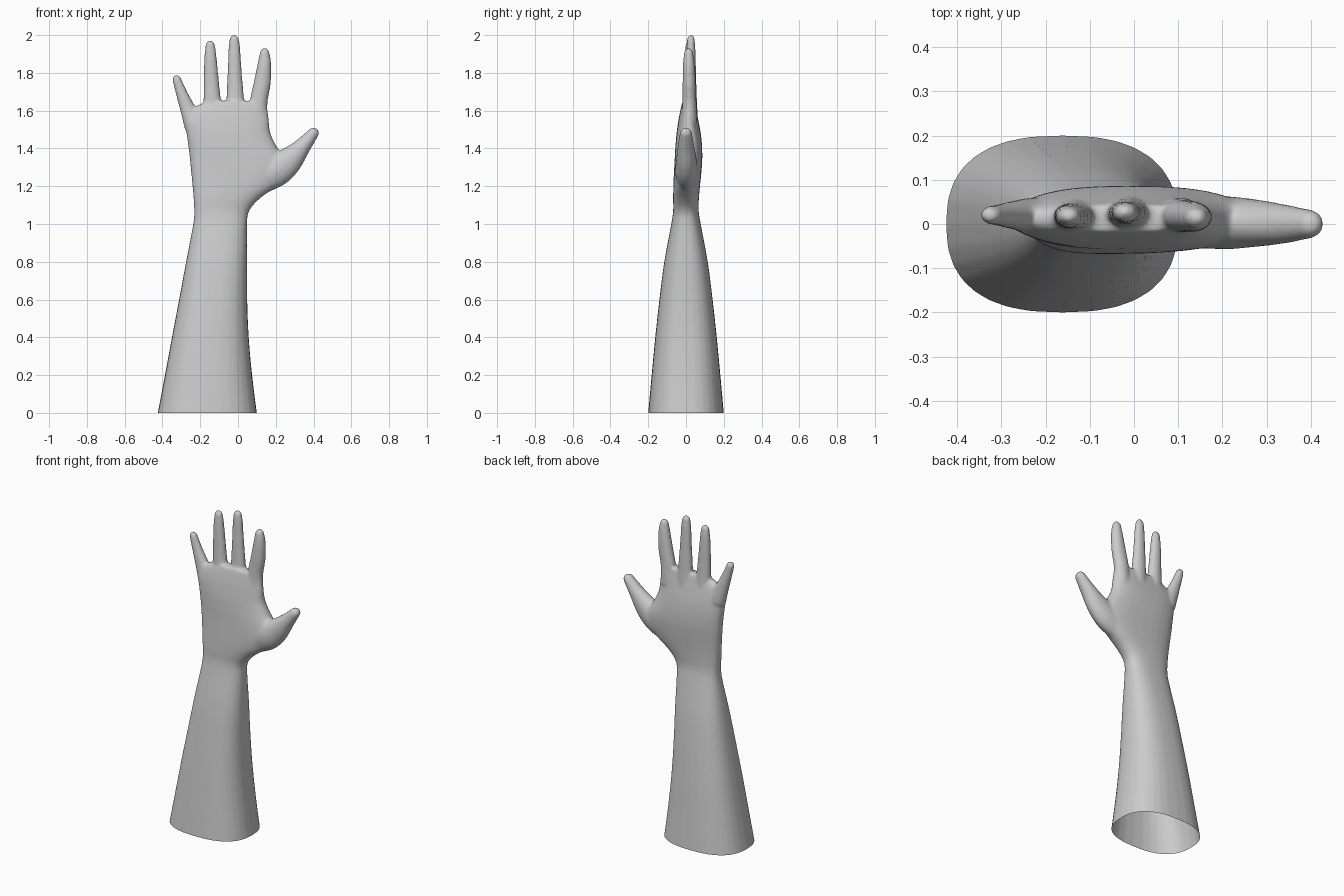
import bpy, bmesh, math
from mathutils import Vector

bm = bmesh.new()
SIDES = 32


def spline(rows, steps=6):
    """Catmull-Rom interpolation through rows of numbers."""
    out = []
    for i in range(len(rows) - 1):
        a, b = rows[max(i - 1, 0)], rows[i]
        c, d = rows[i + 1], rows[min(i + 2, len(rows) - 1)]
        for s in range(steps):
            t = s / steps
            out.append([0.5 * (2 * q + (r - p) * t + (2 * p - 5 * q + 4 * r - u) * t * t
                               + (3 * q - p - 3 * r + u) * t ** 3)
                        for p, q, r, u in zip(a, b, c, d)])
    return out + [list(rows[-1])]


def loft(rings):
    """Closed skin over (centre, side axis, half width, half depth, exponent)."""
    loops = []
    for c, side, rw, rd, n in rings:
        loop = []
        for k in range(SIDES):
            a = 2 * math.pi * k / SIDES
            ca, sa = math.cos(a), math.sin(a)
            u = math.copysign(abs(ca) ** (2 / n), ca) * rw
            v = math.copysign(abs(sa) ** (2 / n), sa) * rd
            loop.append(bm.verts.new(c + side * u + Vector((0, v, 0))))
        loops.append(loop)
    for l0, l1 in zip(loops, loops[1:]):
        for k in range(SIDES):
            j = (k + 1) % SIDES
            bm.faces.new((l0[k], l0[j], l1[j], l1[k]))
    bm.faces.new(loops[0][::-1])
    bm.faces.new(loops[-1])


def digit(points):
    """Finger through (x, y, z, half width, half depth) with a rounded tip."""
    rows = spline(points)
    rings = []
    for i, (x, y, z, rw, rd) in enumerate(rows):
        p, q = rows[max(i - 1, 0)], rows[min(i + 1, len(rows) - 1)]
        t = Vector((q[0] - p[0], 0, q[2] - p[2])).normalized()
        rings.append((Vector((x, y, z)), Vector((t.z, 0, -t.x)), rw, rd, 2))
    c, side, rw, rd, n = rings[-1]
    for k in range(1, 6):
        a = math.radians(16 * k)
        rings.append((c + t * rw * 1.2 * math.sin(a), side,
                      rw * math.cos(a), rd * math.cos(a), n))
    loft(rings)


# forearm and palm: z, left, right, front, back
body = [
    (-0.10, -0.445, 0.115, -0.208, 0.208),
    (0.00, -0.425, 0.100, -0.200, 0.200),
    (0.20, -0.387, 0.075, -0.182, 0.182),
    (0.40, -0.350, 0.057, -0.163, 0.163),
    (0.60, -0.312, 0.049, -0.141, 0.141),
    (0.80, -0.275, 0.048, -0.115, 0.115),
    (1.00, -0.237, 0.048, -0.078, 0.078),
    (1.07, -0.232, 0.060, -0.068, 0.067),
    (1.13, -0.235, 0.110, -0.068, 0.068),
    (1.20, -0.241, 0.200, -0.067, 0.074),
    (1.27, -0.248, 0.255, -0.064, 0.081),
    (1.34, -0.255, 0.250, -0.060, 0.086),
    (1.41, -0.263, 0.205, -0.056, 0.085),
    (1.48, -0.273, 0.172, -0.050, 0.078),
    (1.55, -0.282, 0.163, -0.040, 0.065),
    (1.61, -0.245, 0.155, -0.028, 0.052),
    (1.65, -0.165, 0.130, -0.018, 0.044),
]
loft([(Vector(((l + r) / 2, (f + b) / 2, z)), Vector((1, 0, 0)),
       (r - l) / 2, (b - f) / 2, 2.5) for z, l, r, f, b in spline(body)])

# thumb, index, middle, ring and little finger
digit([(0.10, 0.005, 1.23, 0.08, 0.055), (0.20, 0.003, 1.285, 0.088, 0.06),
       (0.27, 0.002, 1.335, 0.073, 0.054), (0.34, 0.0, 1.41, 0.046, 0.044),
       (0.395, 0.0, 1.476, 0.031, 0.033)])
digit([(0.105, 0.018, 1.54, 0.052, 0.042), (0.11, 0.018, 1.65, 0.047, 0.037),
       (0.129, 0.017, 1.75, 0.045, 0.035), (0.14, 0.015, 1.85, 0.036, 0.031),
       (0.141, 0.014, 1.90, 0.027, 0.025)])
digit([(-0.012, 0.022, 1.54, 0.055, 0.042), (-0.015, 0.025, 1.68, 0.046, 0.032),
       (-0.018, 0.026, 1.82, 0.037, 0.027), (-0.019, 0.026, 1.92, 0.032, 0.024),
       (-0.02, 0.026, 1.97, 0.027, 0.021)])
digit([(-0.13, 0.018, 1.54, 0.055, 0.042), (-0.138, 0.018, 1.68, 0.045, 0.032),
       (-0.144, 0.018, 1.82, 0.037, 0.028), (-0.146, 0.018, 1.90, 0.031, 0.025),
       (-0.147, 0.018, 1.942, 0.026, 0.021)])
digit([(-0.23, 0.018, 1.52, 0.055, 0.042), (-0.262, 0.02, 1.60, 0.043, 0.034),
       (-0.294, 0.02, 1.68, 0.032, 0.027), (-0.323, 0.02, 1.762, 0.024, 0.021)])

mesh = bpy.data.meshes.new("forearm_and_hand")
bm.to_mesh(mesh)
bm.free()
arm = bpy.data.objects.new("forearm_and_hand", mesh)
bpy.context.collection.objects.link(arm)
bpy.context.view_layer.objects.active = arm
arm.select_set(True)

# fuse the parts into one skin and soften the joints
remesh = arm.modifiers.new("fuse", 'REMESH')
remesh.mode = 'VOXEL'
remesh.voxel_size = 0.008
soft = arm.modifiers.new("soften", 'SMOOTH')
soft.factor = 0.5
soft.iterations = 8
for m in ("fuse", "soften"):
    bpy.ops.object.modifier_apply(modifier=m)

# open sleeve end at the ground
bm = bmesh.new()
bm.from_mesh(arm.data)
bmesh.ops.bisect_plane(bm, geom=bm.verts[:] + bm.edges[:] + bm.faces[:],
                       plane_co=(0, 0, 0), plane_no=(0, 0, 1), clear_inner=True)
bm.to_mesh(arm.data)
bm.free()
bpy.ops.object.shade_smooth()
